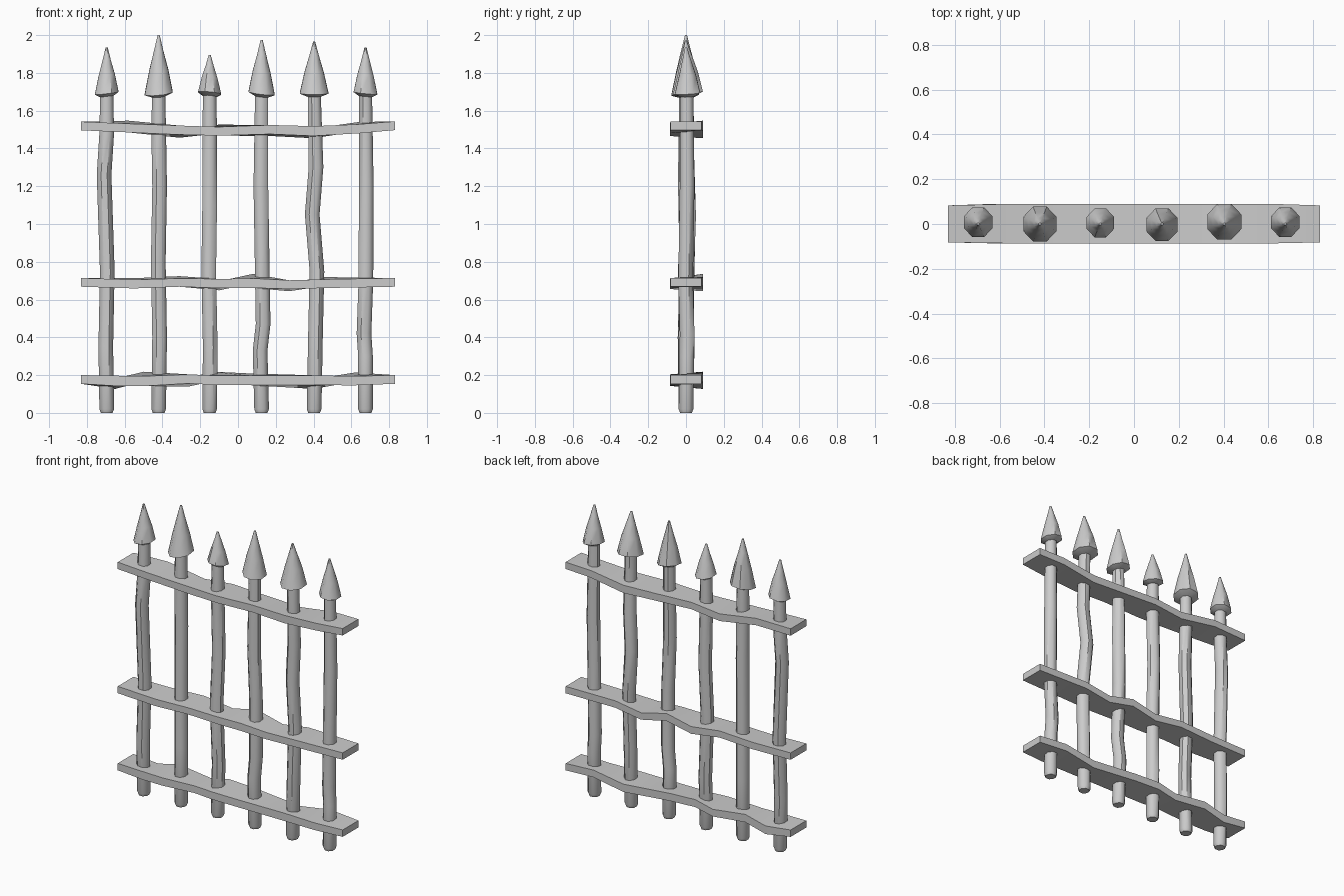
import bpy, bmesh
from math import cos, sin, pi


def loft(name, rings):
    """Skin a list of equal-length point rings and cap both ends."""
    bm = bmesh.new()
    loops = [[bm.verts.new(p) for p in ring] for ring in rings]
    n = len(loops[0])
    for a, b in zip(loops, loops[1:]):
        for i in range(n):
            j = (i + 1) % n
            bm.faces.new((a[i], a[j], b[j], b[i]))
    bm.faces.new(loops[0][::-1])
    bm.faces.new(loops[-1])
    bmesh.ops.recalc_face_normals(bm, faces=bm.faces)
    mesh = bpy.data.meshes.new(name)
    bm.to_mesh(mesh)
    bm.free()
    ob = bpy.data.objects.new(name, mesh)
    bpy.context.collection.objects.link(ob)
    bpy.context.view_layer.objects.active = ob
    ob.select_set(True)
    bpy.ops.object.shade_smooth_by_angle(angle=pi / 4)
    ob.select_set(False)
    return ob


def ring(x, y, z, rx, ry, tilt=(0, 0), n=8):
    pts = []
    for i in range(n):
        a = 2 * pi * (i + 0.5) / n
        dx, dy = rx * cos(a), ry * sin(a)
        pts.append((x + dx, y + dy, z + dx * tilt[0] + dy * tilt[1]))
    return pts


# Post: x, sideways bends (z, dx, dy); spearhead: radius, y centre, apex z, base tilt
posts = [
    (-0.695, [(.35, -.005, .0), (.75, .003, .005), (1.26, -.014, .0), (1.48, .0, .004)],
     .068, .008, 1.935, (.12, .05)),
    (-0.42, [(.4, .005, -.005), (.8, -.002, .004), (1.2, .005, -.003), (1.5, .0, .0)],
     .080, .0, 2.0, (.1, .15)),
    (-0.15, [(.35, .003, .006), (.75, -.005, -.004), (1.1, .0, .012), (1.5, .0, .0)],
     .066, .005, 1.895, (-.1, -.1)),
    (0.125, [(.33, -.008, .004), (.47, .008, .0), (.85, .002, .008), (1.2, -.004, -.004)],
     .075, -.003, 1.975, (-.12, .1)),
    (0.403, [(.4, .007, .0), (.75, .015, .004), (1.05, -.01, .014), (1.3, .01, .002)],
     .082, .01, 1.965, (0, .1)),
    (0.675, [(.3, .0, .004), (.42, -.008, .006), (.7, .002, -.002), (1.2, .004, .006)],
     .068, .008, 1.935, (-.1, .05)),
]
R = 0.042
for k, (x, bends, r, yc, top, tilt) in enumerate(posts, 1):
    # wobbly eight-sided post with a worn foot
    rings = [ring(x, 0, 0, R * .8, R * .8), ring(x, 0, .02, R, R)]
    rings += [ring(x + dx, dy, z, R, R) for z, dx, dy in bends]
    rings += [ring(x, yc / 2, 1.72, R * .88, R * .88)]
    loft(f"post_{k}", rings)
    # spearhead
    h = top - 1.70
    loft(f"spearhead_{k}", [
        ring(x, yc, 1.675, R * .9, R * .9, tilt),
        ring(x, yc, 1.693, r, r + .004, tilt),
        ring(x, yc, 1.70 + h * .38, r * .68, r * .7, tilt),
        ring(x, yc * .5, 1.70 + h * .72, r * .34, r * .36),
        ring(x, 0, top, .006, .006)])

# Rails: (x, centre z, twist of back edge, half thickness)
rails = {
    "top_rail": [(-.83, 1.519, 0, .023), (-.58, 1.516, .008, .023), (-.31, 1.489, -.008, .024),
                 (-.1, 1.497, .006, .023), (.17, 1.495, -.005, .024), (.4, 1.486, -.006, .026),
                 (.64, 1.51, .006, .024), (.83, 1.52, 0, .023)],
    "middle_rail": [(-.83, .691, 0, .023), (-.55, .686, .004, .023), (-.31, .696, .006, .022),
                    (-.1, .679, -.006, .024), (.08, .699, .012, .025), (.27, .673, -.006, .023),
                    (.46, .69, .006, .023), (.83, .691, 0, .023)],
    "bottom_rail": [(-.83, .177, 0, .023), (-.65, .162, -.008, .027), (-.5, .18, .012, .026),
                    (-.26, .172, -.008, .024), (-.13, .183, .01, .025), (.06, .178, .006, .025),
                    (.4, .163, -.01, .026), (.62, .18, .01, .024), (.83, .177, 0, .023)],
}
for name, path in rails.items():
    rings = []
    for i, (x, z, t, h) in enumerate(path):
        inner = 0 < i < len(path) - 1
        f = -.082 - (.004 if inner else 0)
        b = .083 + (.006 if inner else 0)
        rings.append([(x, f, z - h - t), (x, b, z - h + t),
                      (x, b, z + h + t), (x, f, z + h - t)])
    loft(name, rings)
